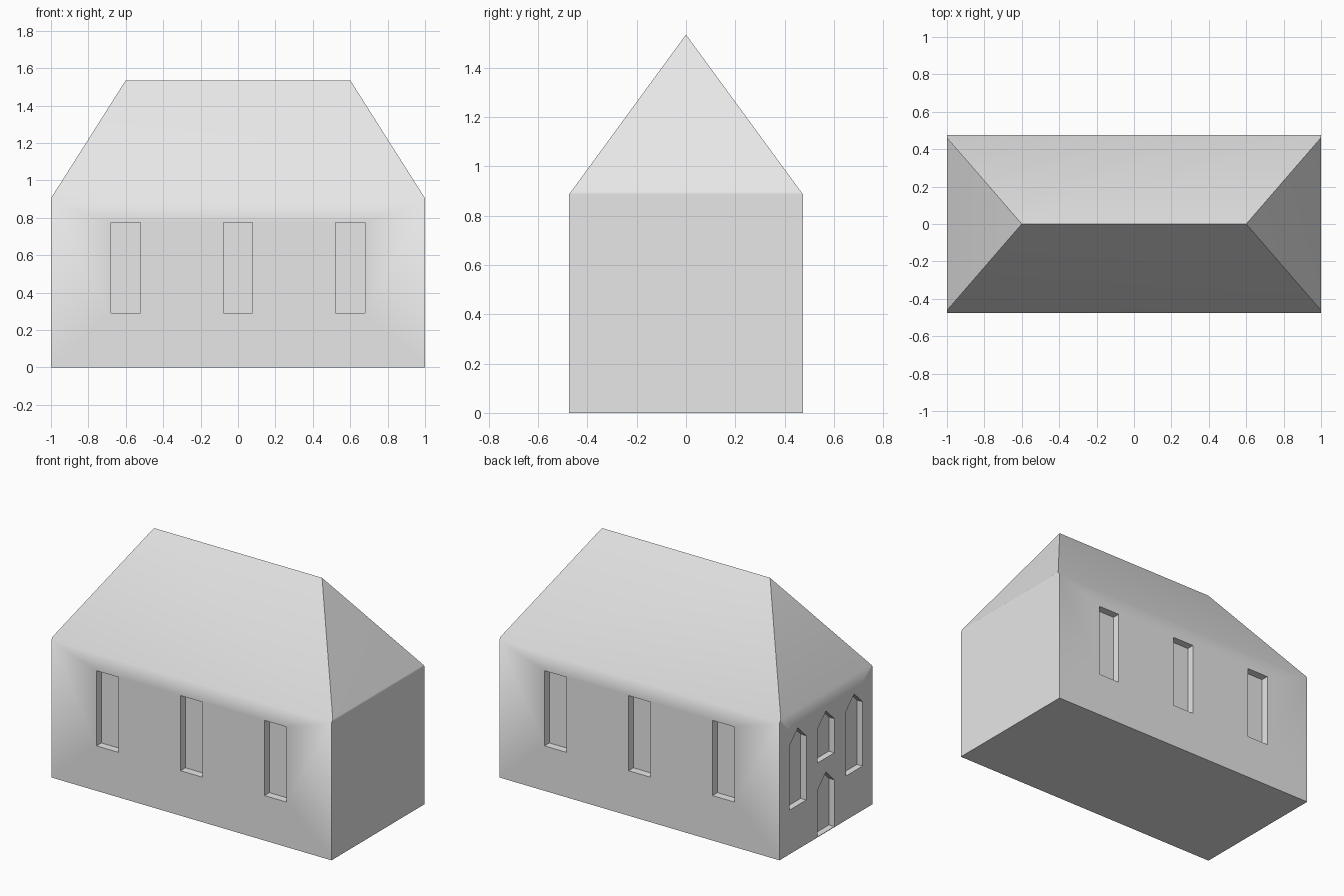
import bpy
import bmesh
import math

if "Cube" in bpy.data.objects:
    bpy.data.objects.remove(bpy.data.objects["Cube"])

HALF_Y, EAVE, RIDGE, RIDGE_X = 0.475, 0.886, 1.535, 0.6
END_EAVE = 0.904   # eaves of the hipped ends sit slightly higher


def make_object(name, bm):
    mesh = bpy.data.meshes.new(name)
    bm.to_mesh(mesh)
    bm.free()
    obj = bpy.data.objects.new(name, mesh)
    bpy.context.collection.objects.link(obj)
    return obj


def add_prism(bm, outline, push):
    """Closed prism from an outline, extruded along the push vector."""
    face = bm.faces.new([bm.verts.new(p) for p in outline])
    ext = bmesh.ops.extrude_face_region(bm, geom=[face])
    new = [g for g in ext["geom"] if isinstance(g, bmesh.types.BMVert)]
    bmesh.ops.translate(bm, verts=new, vec=push)


# House body: walls and hipped roof as one solid
corner_y = HALF_Y * (RIDGE - END_EAVE) / (RIDGE - EAVE)
bm = bmesh.new()
for sx in (-1, 1):
    bm.verts.new((sx * RIDGE_X, 0, RIDGE))
    for sy in (-1, 1):
        for y, z in ((HALF_Y, 0), (HALF_Y, EAVE), (corner_y, END_EAVE)):
            bm.verts.new((sx, sy * y, z))
bmesh.ops.convex_hull(bm, input=bm.verts[:])
bmesh.ops.dissolve_limit(bm, angle_limit=0.02, verts=bm.verts[:], edges=bm.edges[:])
bmesh.ops.recalc_face_normals(bm, faces=bm.faces[:])
house = make_object("house", bm)

# Recess cutters
bm = bmesh.new()
# Three rectangular windows in each long wall
for side in (-1, 1):
    y = side * (HALF_Y - 0.05)
    for cx in (-0.6, 0, 0.6):
        l, r = cx - 0.078, cx + 0.078
        add_prism(bm, [(l, y, 0.29), (r, y, 0.29), (r, y, 0.775), (l, y, 0.775)],
                  (0, side * 0.2, 0))
# Pointed windows and door in the left end: centre, bottom, shoulder, peak
for cy, bottom, shoulder, peak in ((-0.287, 0.285, 0.70, 0.783),
                                   (0.287, 0.285, 0.70, 0.783),
                                   (0, 0.48, 0.70, 0.783),
                                   (0, 0.004, 0.305, 0.39)):
    l, r = cy - 0.085, cy + 0.085
    outline = [(l, bottom), (r, bottom), (r, shoulder), (cy, peak), (l, shoulder)]
    add_prism(bm, [(-0.96, y, z) for y, z in outline], (-0.2, 0, 0))
bmesh.ops.recalc_face_normals(bm, faces=bm.faces[:])
cutters = make_object("opening_cutters", bm)
cutters.hide_render = True

# Cut the recesses
bpy.context.view_layer.objects.active = house
house.select_set(True)
cut = house.modifiers.new("openings", 'BOOLEAN')
cut.operation = 'DIFFERENCE'
cut.solver = 'EXACT'
cut.object = cutters
bpy.ops.object.modifier_apply(modifier=cut.name)
bpy.data.objects.remove(cutters, do_unlink=True)

# Soft eaves, crisp corners
bpy.ops.object.shade_smooth_by_angle(angle=math.radians(40))
house.modifiers.new("triangles", 'TRIANGULATE')
soft = house.modifiers.new("eave_shading", 'WEIGHTED_NORMAL')
soft.keep_sharp = True

# Single plain finish
plaster = bpy.data.materials.new("light_grey")
plaster.diffuse_color = (0.8, 0.8, 0.8, 1)
plaster.use_nodes = True
plaster.node_tree.nodes["Principled BSDF"].inputs["Base Color"].default_value = plaster.diffuse_color
house.data.materials.clear()
house.data.materials.append(plaster)
